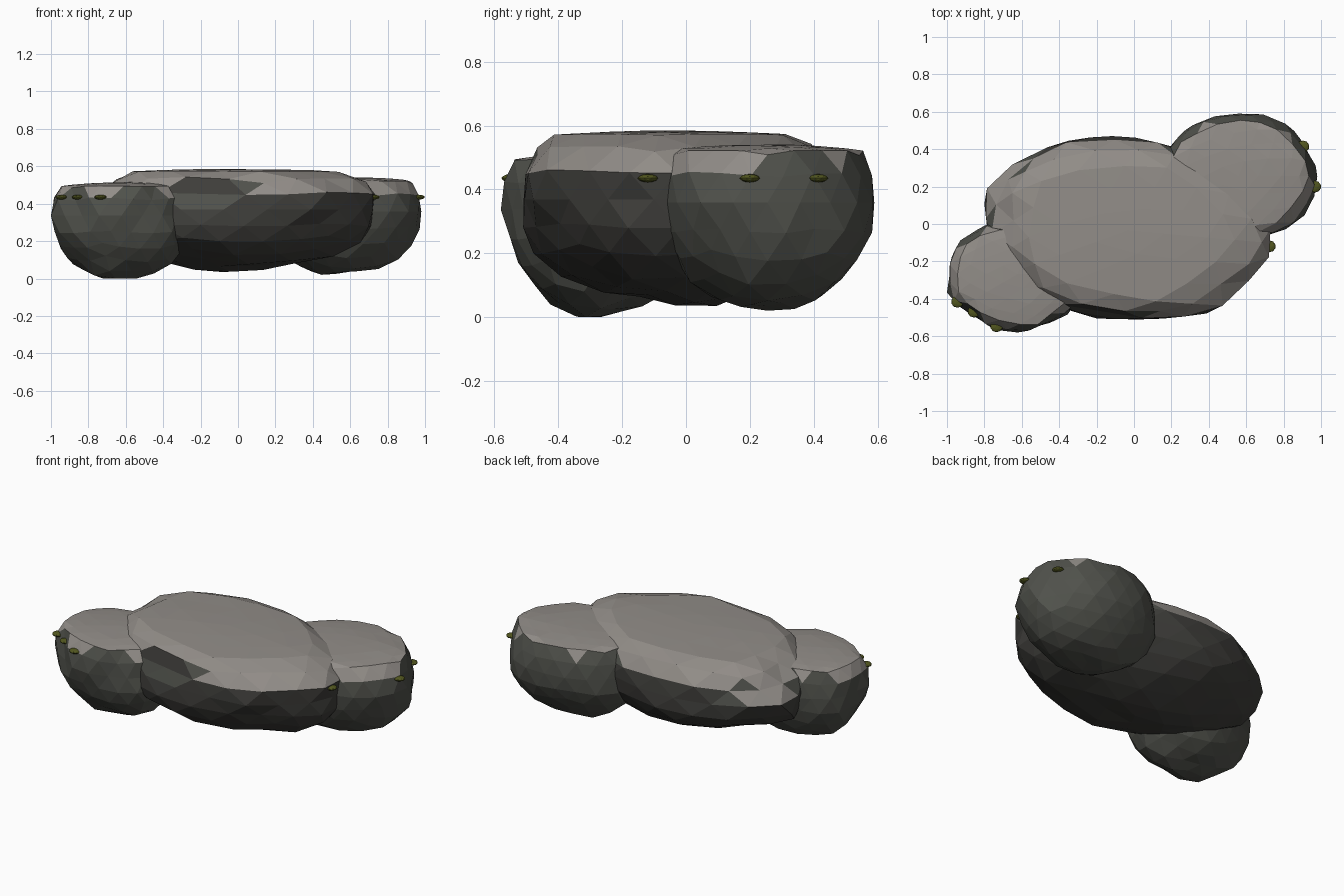
import bpy, bmesh, math
from mathutils import Vector, Matrix, noise

if "Cube" in bpy.data.objects:
    bpy.data.objects.remove(bpy.data.objects["Cube"])


def material(name, rgb):
    m = bpy.data.materials.new(name)
    m.diffuse_color = (*rgb, 1.0)
    m.use_nodes = True
    m.node_tree.nodes["Principled BSDF"].inputs["Base Color"].default_value = m.diffuse_color
    return m


top_stone = material("pale stone top", (0.285, 0.265, 0.245))
side_stone = material("grey green stone", (0.080, 0.083, 0.071))
dark_stone = material("dark stone", (0.050, 0.049, 0.044))
moss_green = material("olive moss", (0.085, 0.095, 0.014))


def finish(bm, name, mats):
    mesh = bpy.data.meshes.new(name)
    bm.to_mesh(mesh)
    bm.free()
    for m in mats:
        mesh.materials.append(m)
    ob = bpy.data.objects.new(name, mesh)
    bpy.context.collection.objects.link(ob)
    return ob


def boulder(name, low, high, cut, turn, seed, bump, dark_below):
    """Lumpy ball with a flattened top, fitted into the box low..high."""
    bm = bmesh.new()
    bmesh.ops.create_icosphere(bm, subdivisions=3, radius=1)
    rot = Matrix.Rotation(math.radians(turn), 3, 'Z')
    aspect = Vector((high[i] - low[i] for i in range(3)))
    for v in bm.verts:
        n = noise.noise(v.co * 1.9 + Vector((seed, seed * 2.3, 0.7)))
        n += 0.4 * noise.noise(v.co * 5 + Vector((seed, 1.7, seed)))
        co = v.co * (1 + bump * n)
        if co.z > cut:                       # worn flat top
            co.z = cut + (co.z - cut) * 0.12
        co = Vector((co.x * aspect.x, co.y * aspect.y, co.z))
        v.co = rot @ co
    lo = [min(v.co[i] for v in bm.verts) for i in range(3)]
    hi = [max(v.co[i] for v in bm.verts) for i in range(3)]
    for v in bm.verts:
        for i in range(3):
            t = (v.co[i] - lo[i]) / (hi[i] - lo[i])
            v.co[i] = low[i] + t * (high[i] - low[i])
    bm.normal_update()
    # pale upward faces, darker sides and underside
    for f in bm.faces:
        nz = f.normal.z
        f.material_index = 0 if nz > 0.45 else (2 if nz < dark_below else 1)
    return finish(bm, name, (top_stone, side_stone, dark_stone))


# three overlapping boulders
main = boulder("main_boulder", (-0.80, -0.51, 0.035), (0.73, 0.47, 0.585),
               0.62, -5, 3.1, 0.10, 0.25)
left = boulder("left_boulder", (-1.0, -0.58, 0.0), (-0.23, 0.03, 0.515),
               0.46, 0, 7.4, 0.10, -2)
right = boulder("right_boulder", (0.14, -0.10, 0.02), (0.98, 0.59, 0.54),
                0.48, 0, 5.2, 0.08, -2)
bpy.context.view_layer.update()

# small moss tufts resting on the outer rims
tufts = [(right, 0.70, -0.06), (right, 0.965, 0.20), (right, 0.905, 0.415),
         (left, -0.93, -0.41), (left, -0.87, -0.48), (left, -0.73, -0.535)]
for k, (rock, x, y) in enumerate(tufts):
    cx, cy = (0.58, 0.24) if rock is right else (-0.62, -0.28)
    inward = Vector((cx - x, cy - y, 0)).normalized()
    start = Vector((x, y, 0.435)) - inward * 0.4
    hits = [r[1] for r in (o.ray_cast(start, inward) for o in (rock, main)) if r[0]]
    spot = min(hits, key=lambda p: (p - start).length)
    bm = bmesh.new()
    bmesh.ops.create_icosphere(
        bm, subdivisions=2, radius=1,
        matrix=Matrix.Translation(spot) @ Matrix.Diagonal((0.034, 0.032, 0.013, 1)))
    finish(bm, f"moss_tuft_{k + 1}", (moss_green,))
